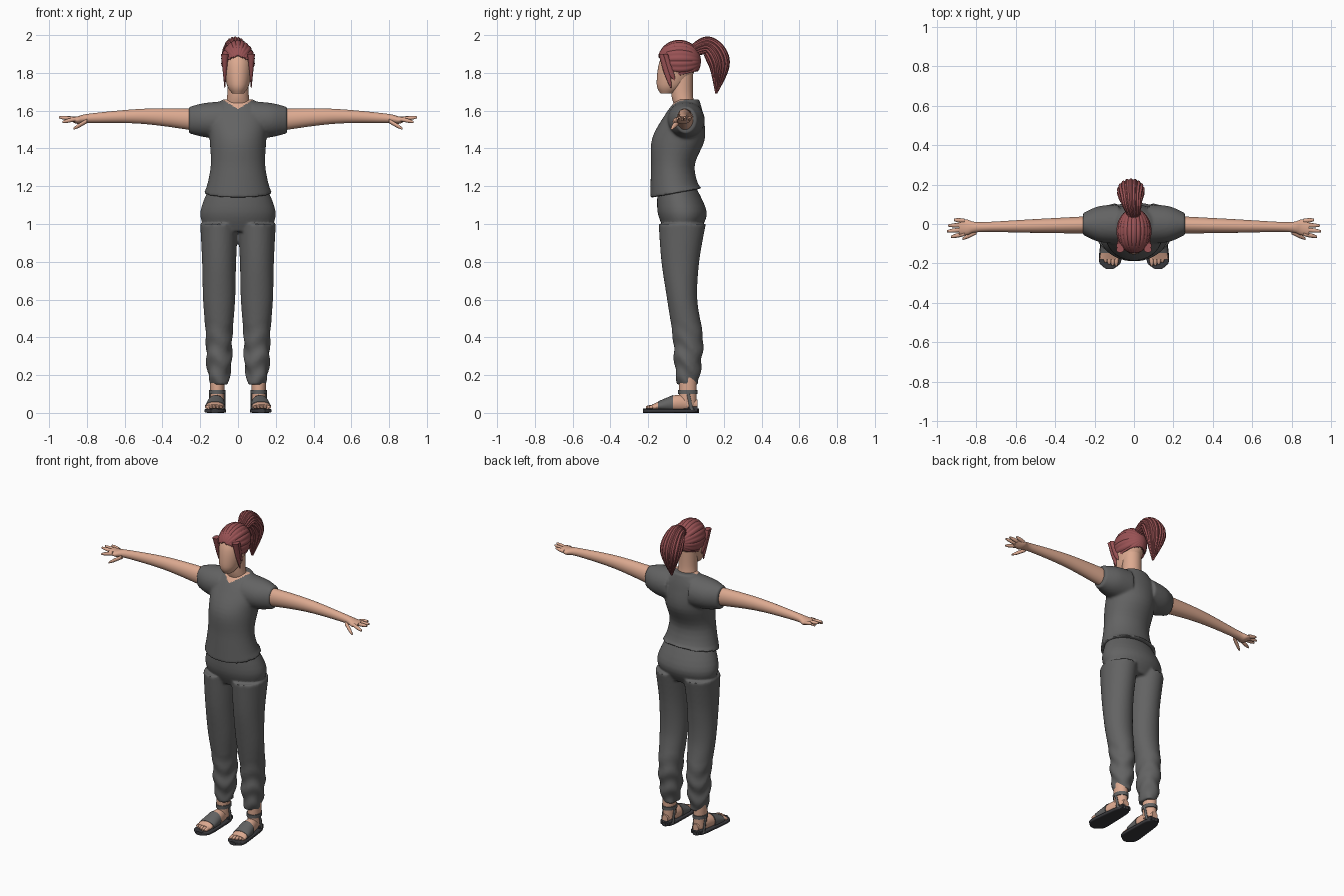
import bpy, bmesh
from math import sin, cos, pi, copysign, radians, sqrt
from mathutils import Vector

cube = bpy.data.objects.get("Cube")
if cube:
    bpy.data.objects.remove(cube)

X, Y, Z = Vector((1, 0, 0)), Vector((0, 1, 0)), Vector((0, 0, 1))
SIDES = {"left": 1, "right": -1}


def material(name, *rgb):
    mat = bpy.data.materials.new(name)
    mat.use_nodes = True
    mat.diffuse_color = (*rgb, 1)
    mat.node_tree.nodes["Principled BSDF"].inputs["Base Color"].default_value = (*rgb, 1)
    return mat


SKIN = material("skin", .72, .4, .28)
CLOTH = material("grey cloth", .125, .125, .125)
HAIR = material("red hair", .32, .085, .09)
SOLE = material("dark sole", .04, .04, .045)


def blend(before, start, end, after, t):
    """Catmull-Rom blend from start to end."""
    pull = 2 * (start - end) + (end - before) / 2 + (after - start) / 2
    slope = (end - before) / 2
    return start + t * (slope + t * (end - start - slope - pull + t * pull))


def spline(rows, steps):
    padded = [rows[0], *rows, rows[-1]]
    out = []
    for four in zip(padded, padded[1:], padded[2:], padded[3:]):
        for step in range(steps):
            out.append([blend(*values, step / steps) for values in zip(*four)])
    return out + [rows[-1]]


def loft(bm, rows, u=X, v=Y, side=1, sides=32, steps=5, power=1, follow=False,
         ridge=0, strands=0, shape=None):
    """Skin rings given as x, y, z, radius along u, radius along v."""
    points = spline(rows, steps)
    rings = []
    for i, (x, y, z, ru, rv) in enumerate(points):
        if follow:
            ahead = points[min(i + 1, len(points) - 1)]
            behind = points[max(i - 1, 0)]
            v = (Vector(ahead[:3]) - Vector(behind[:3])).cross(u).normalized()
        ring = []
        for j in range(sides):
            angle = 2 * pi * j / sides
            c, s = (copysign(abs(w) ** power, w) for w in (cos(angle), sin(angle)))
            swell = 1 + ridge * (abs(sin(strands * angle / 2)) - .6)
            co = Vector((x, y, z)) + swell * (u * ru * c + v * rv * s)
            if shape:
                co = shape(co, angle)
            co.x *= side
            ring.append(bm.verts.new(co))
        rings.append(ring)
    for ring, following in zip(rings, rings[1:]):
        for j in range(sides):
            k = (j + 1) % sides
            bm.faces.new((ring[j], ring[k], following[k], following[j]))
    bm.faces.new(rings[0])
    bm.faces.new(rings[-1])


def column(bm, x, rows, **options):
    """Upright loft from rows of z, y, half width, half depth."""
    loft(bm, [(x, y, z, width, depth) for z, y, width, depth in rows], **options)


def digit(bm, base, tip, radius, side, u, v):
    """Tapered finger or toe with a rounded end."""
    base, tip = Vector(base), Vector(tip)
    rows = [(*base.lerp(tip, t), radius * size, radius * size)
            for t, size in ((0, 1), (.6, 1), (1, .5))]
    loft(bm, rows, u, v, side, sides=10, steps=3)


def finish(name, bm, *materials, angle=50):
    bmesh.ops.recalc_face_normals(bm, faces=bm.faces[:])
    mesh = bpy.data.meshes.new(name)
    bm.to_mesh(mesh)
    bm.free()
    for mat in materials:
        mesh.materials.append(mat)
    obj = bpy.data.objects.new(name, mesh)
    bpy.context.collection.objects.link(obj)
    bpy.ops.object.select_all(action='DESELECT')
    obj.select_set(True)
    bpy.context.view_layer.objects.active = obj
    bpy.ops.object.shade_smooth_by_angle(angle=radians(angle))
    return obj


def fuse(obj, rounds):
    """Melt overlapping volumes into one soft garment."""
    remesh = obj.modifiers.new("fuse", 'REMESH')
    remesh.mode = 'VOXEL'
    remesh.voxel_size = .008
    remesh.use_smooth_shade = True
    soften = obj.modifiers.new("soften", 'SMOOTH')
    soften.iterations = rounds
    for modifier in ("fuse", "soften"):
        bpy.ops.object.modifier_apply(modifier=modifier)


# Shirt: torso with a hem that rises at the back, and short sleeves
def hem(co, angle):
    if co.z < 1.2:
        co.z += (1.2 - co.z) * 3 * (co.y + .18)
    return co


bm = bmesh.new()
column(bm, 0, [(1.14, -.05, .18, .14), (1.3, -.07, .145, .115), (1.45, -.04, .15, .14),
               (1.58, -.01, .155, .1), (1.66, .01, .08, .06)], sides=48, shape=hem)
for side in SIDES.values():
    loft(bm, [(.08, 0, 1.55, .1, .1), (.18, 0, 1.55, .09, .09), (.26, 0, 1.55, .055, .07)], Y, Z, side)
shirt = finish("shirt", bm, CLOTH, SKIN)
fuse(shirt, 5)

# V neckline
for face in shirt.data.polygons:
    across, depth, height = face.center
    if depth < .01 and height > 1.61 + .6 * abs(across):
        face.material_index = 1


# Trousers: pelvis and legs, with folds gathering near the ankle
def folds(co, angle):
    amount = .005 * max(0, min(1, 3 - 6 * co.z))
    outward = X * cos(angle) + Y * sin(angle)
    return co + outward * amount * sin(55 * co.z + 2 * sin(2 * angle) + angle)


bm = bmesh.new()
column(bm, 0, [(1.2, -.05, .15, .1), (1.06, -.02, .2, .13), (.96, -.02, .17, .09)], sides=48)
for side in SIDES.values():
    column(bm, .1, [(1, -.02, .1, .125), (.8, -.03, .09, .1), (.6, -.02, .085, .08), (.4, .01, .07, .08),
                    (.25, .01, .065, .07), (.15, .01, .045, .055)], side=side, steps=8, shape=folds)
fuse(finish("trousers", bm, CLOTH), 3)

# Blank face and neck
bm = bmesh.new()
column(bm, 0, [(1.69, -.1, .03, .035), (1.74, -.075, .06, .08), (1.86, -.04, .075, .1), (1.95, -.04, .03, .04)])
column(bm, 0, [(1.6, 0, .07, .05), (1.68, -.02, .057, .057), (1.8, -.02, .057, .057)])
finish("head_and_neck", bm, SKIN)

for label, side in SIDES.items():
    # Arm, palm, four fingers and a thumb
    bm = bmesh.new()
    arm = [(.2, 1.55, .045, .06), (.5, 1.57, .035, .04), (.78, 1.56, .025, .025),
           (.85, 1.55, .04, .02), (.89, 1.56, .035, .01)]
    loft(bm, [(x, -.02 * x, z, depth, height) for x, z, depth, height in arm], Y, Z, side)
    for i in range(4):
        spread = -.05 + .022 * i
        length = .95 - .012 * (i - 1.3) ** 2
        digit(bm, (.86, spread, 1.555), (length, spread * 1.3, 1.54 if i == 0 else 1.565), .011, side, Y, Z)
    digit(bm, (.8, -.04, 1.545), (.87, -.075, 1.505), .012, side, Y, Z)
    finish(label + "_arm", bm, SKIN)

    # Foot, ankle and toes
    bm = bmesh.new()
    loft(bm, [(.11, .06, .045, .02, .025), (.115, -.05, .05, .04, .045), (.125, -.18, .03, .05, .014)], X, Z, side)
    column(bm, .11, [(.04, .01, .035, .045), (.19, .01, .04, .047)], side=side)
    for i in range(5):
        x = .09 + .018 * i
        digit(bm, (x, -.16, .032), (x, -.213 + .002 * i * i, .03), .011, side, X, Z)
    finish(label + "_foot", bm, SKIN)

    # Sandal sole, rounded at both ends, with a low heel
    bm = bmesh.new()
    outline = []
    for i in range(13):
        t = i / 12
        width = (.04 + .02 * t) * sqrt(1.1 - (2 * t - 1) ** 6)
        outline.append((.11 + .013 * t, .068 - .296 * t, .011, width, .011))
    loft(bm, outline, X, Z, side, steps=2, power=.4)
    loft(bm, [(.11, .01, .018, .038, .015), (.11, .06, .018, .032, .015)], X, Z, side, power=.4)
    finish(label + "_sandal_sole", bm, SOLE, angle=35)

    # Toe strap, ankle strap and the side straps that join it to the sole
    bm = bmesh.new()
    loft(bm, [(.117, -.07, .047, .047, .047), (.122, -.148, .035, .053, .026)], X, Z, side)
    column(bm, .11, [(.1, .01, .042, .051), (.122, .01, .043, .052)], side=side)
    for edge in (-.038, .038):
        column(bm, .11 + edge, [(.015, .03, .006, .01), (.11, .01, .006, .008)], side=side, sides=8)
    finish(label + "_sandal_straps", bm, CLOTH)

# Hair cap: ridged strands swept back, opened for the face and nape
bm = bmesh.new()
sweep = []
for i in range(33):
    t = pi * (i + 1) / 34
    sweep.append((0, -.036 - .115 * cos(t), 1.862, .088 * sin(t), .111 * sin(t)))
loft(bm, sweep, X, Z, sides=120, steps=1, ridge=.05, strands=22)
opening = []
for face in bm.faces:
    across, depth, height = face.calc_center_median()
    on_face = depth < -.085 and height < 1.888 - 6 * across ** 2
    if on_face or height < 1.795 + depth / 4:
        opening.append(face)
bmesh.ops.delete(bm, geom=opening, context='FACES')
cap = finish("hair_cap", bm, HAIR, angle=30)
cap.modifiers.new("thickness", 'SOLIDIFY').thickness = .01

# Loose locks framing the face
bm = bmesh.new()
for side in SIDES.values():
    for back in (0, .02):
        column(bm, .07, [(1.9, back - .13, .02, .015), (1.8, back - .1, .01, .017),
                         (1.72 + 2 * back, back - .08, .002, .003)], side=side, sides=12)
finish("face_locks", bm, HAIR)

# Ponytail: ridged tail that arches up and falls to a point
bm = bmesh.new()
loft(bm, [(0, .04, 1.92, .03, .03), (-.015, .12, 1.94, .055, .05), (-.015, .175, 1.85, .065, .055),
          (-.01, .16, 1.69, .005, .005)], sides=80, steps=10, follow=True, ridge=.13, strands=18)
finish("ponytail", bm, HAIR, angle=30)
